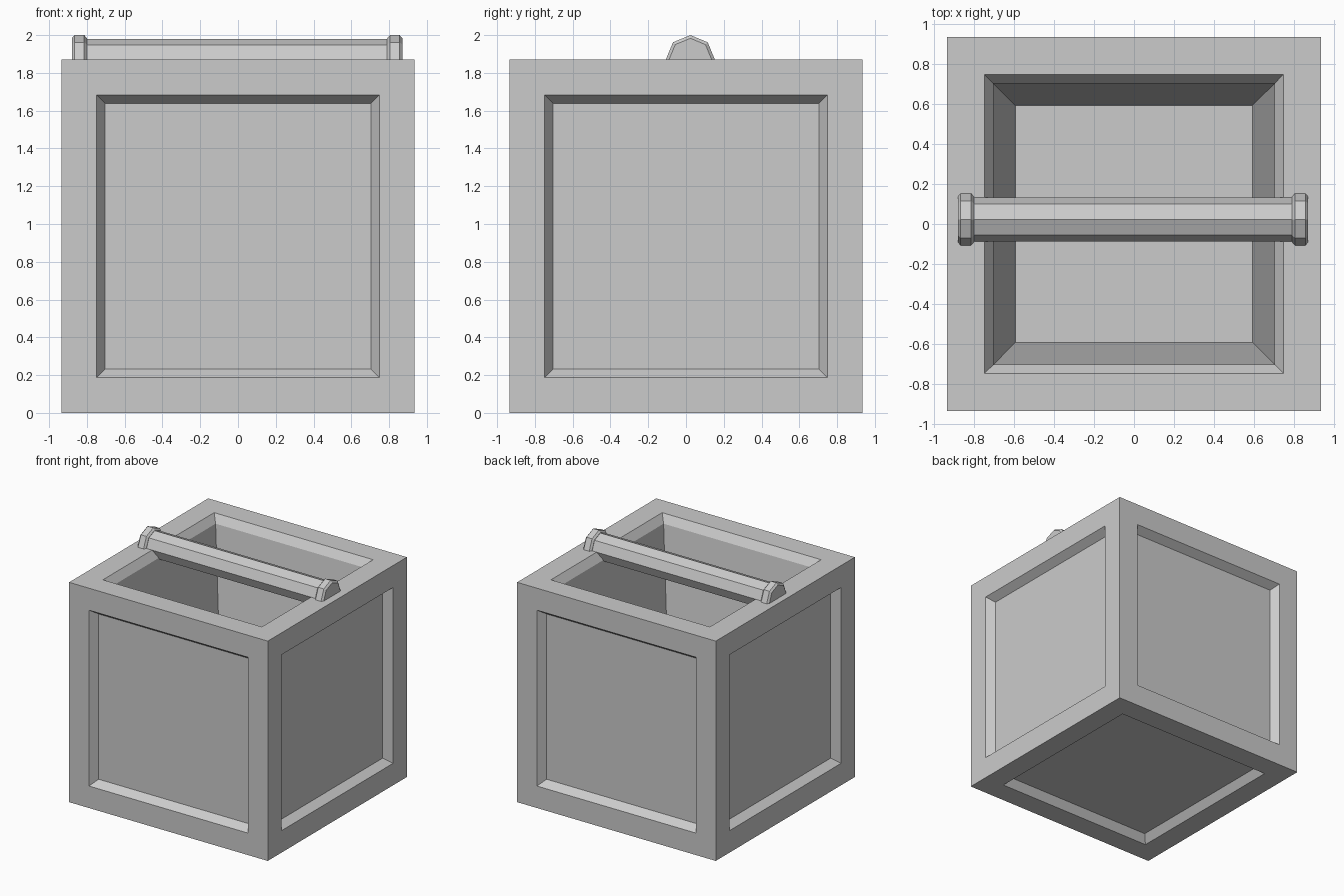
import bpy, bmesh
from math import sin, cos, tau

if "Cube" in bpy.data.objects:
    bpy.data.objects.remove(bpy.data.objects["Cube"])

HALF = 0.935       # half width of the cube
PIVOT_Y = 0.023    # rod centre, slightly behind the middle


def finish(name, bm):
    bmesh.ops.recalc_face_normals(bm, faces=bm.faces)
    mesh = bpy.data.meshes.new(name)
    bm.to_mesh(mesh)
    bm.free()
    obj = bpy.data.objects.new(name, mesh)
    bpy.context.collection.objects.link(obj)
    return obj


def inset(bm, faces, thickness, depth):
    bmesh.ops.inset_individual(bm, faces=faces, thickness=thickness,
                               depth=depth, use_even_offset=True)


def octagonal_rod(name, rings):
    """Eight-sided bar along x from (x, radius) rings."""
    bm = bmesh.new()
    loops = [[bm.verts.new((x, PIVOT_Y + r * sin(tau * i / 8),
                            2 * HALF + r * cos(tau * i / 8)))
              for i in range(8)] for x, r in rings]
    for a, b in zip(loops, loops[1:]):
        for i in range(8):
            j = (i + 1) % 8
            bm.faces.new((a[i], a[j], b[j], b[i]))
    bm.faces.new(loops[0])
    bm.faces.new(loops[-1])
    return finish(name, bm)


# Crate body: framed cube with a sunken panel on every side
bm = bmesh.new()
bmesh.ops.create_cube(bm, size=2 * HALF)
bmesh.ops.translate(bm, verts=bm.verts, vec=(0, 0, HALF))
panels = list(bm.faces)
top = max(panels, key=lambda f: f.calc_center_median().z)
inset(bm, panels, 0.187, 0)
inset(bm, panels, 0.045, -0.065)
# Tapered well sunk into the open top
inset(bm, [top], 0.11, -0.9)
finish("crate_body", bm)

# Handle rod lying across the opening
octagonal_rod("handle_rod", [(-0.81, 0.11), (0.80, 0.11)])

# Chamfered collars at both rod ends
for side, x in (("left", -0.84), ("right", 0.83)):
    octagonal_rod(side + "_collar", [(x - 0.04, 0.113), (x - 0.026, 0.13),
                                     (x + 0.026, 0.13), (x + 0.04, 0.113)])
